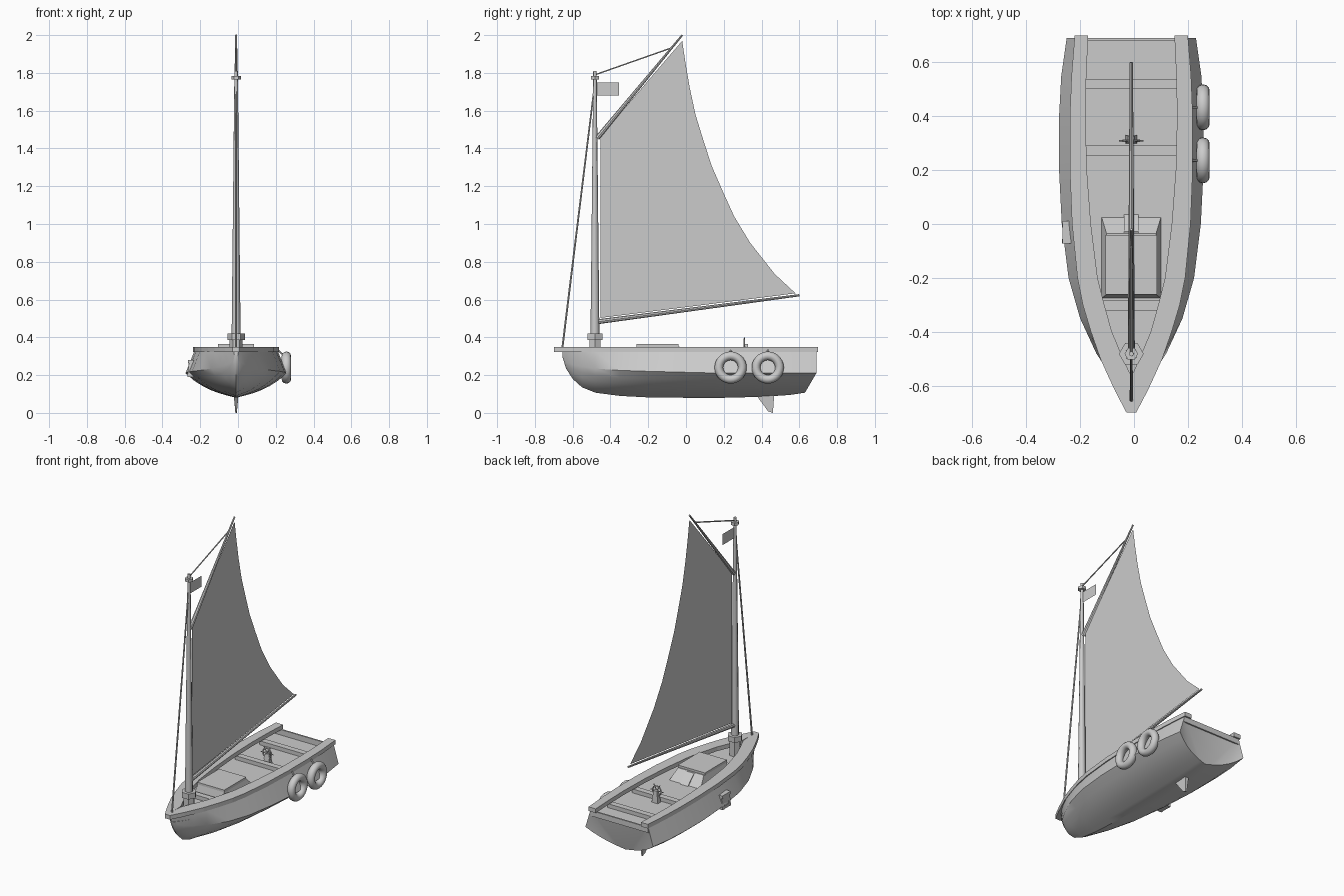
import bpy, bmesh, math
from mathutils import Vector

if "Cube" in bpy.data.objects:
    bpy.data.objects.remove(bpy.data.objects["Cube"])

CX = -0.01  # boat centreline (fenders widen the right side)


def make(name, verts, faces, smooth=None):
    me = bpy.data.meshes.new(name)
    me.from_pydata([tuple(v) for v in verts], [], faces)
    bm = bmesh.new()
    bm.from_mesh(me)
    bmesh.ops.remove_doubles(bm, verts=bm.verts, dist=1e-5)
    bmesh.ops.recalc_face_normals(bm, faces=bm.faces)
    bm.to_mesh(me)
    bm.free()
    ob = bpy.data.objects.new(name, me)
    bpy.context.collection.objects.link(ob)
    if smooth:
        bpy.ops.object.select_all(action='DESELECT')
        ob.select_set(True)
        bpy.context.view_layer.objects.active = ob
        bpy.ops.object.shade_smooth_by_angle(angle=math.radians(smooth))
    return ob


def loft(name, rows, closed=False, caps=True, smooth=None):
    n = len(rows[0])
    verts = [v for r in rows for v in r]
    faces = []
    for i in range(len(rows) - 1):
        for j in range(n if closed else n - 1):
            k = (j + 1) % n
            faces.append((i*n + j, i*n + k, (i+1)*n + k, (i+1)*n + j))
    if caps:
        faces += [tuple(range(n)), tuple(range(len(verts) - n, len(verts)))]
    return make(name, verts, faces, smooth)


def rod(name, p, q, r1, r2, sides=8, smooth=None):
    p, q = Vector(p), Vector(q)
    rot = (q - p).to_track_quat('Z', 'Y')
    rows = [[c + rot @ Vector((r*math.cos(a), r*math.sin(a), 0))
             for a in (2*math.pi*k/sides for k in range(sides))]
            for c, r in ((p, r1), (q, r2))]
    return loft(name, rows, True, True, smooth)


def box(name, x, y, z, top=None):
    """Box from ranges; top = optional (x range, y range) of the upper face."""
    tx, ty = top or (x, y)
    rows = [[(a[0], b[0], h), (a[1], b[0], h), (a[1], b[1], h), (a[0], b[1], h)]
            for a, b, h in ((x, y, z[0]), (tx, ty, z[1]))]
    return loft(name, rows, True)


def ring(name, c, major, minor, axis, wide=1.0, nu=28, nv=12):
    rows = []
    for i in range(nu + 1):
        a = 2*math.pi*i/nu
        row = []
        for j in range(nv):
            b = 2*math.pi*j/nv
            r, h = major + minor*math.cos(b), minor*wide*math.sin(b)
            u, w = r*math.cos(a), r*math.sin(a)
            row.append(Vector(c) + Vector((h, u, w) if axis == 'X' else (u, h, w)))
        rows.append(row)
    return loft(name, rows, True, False, 40)


# hull: y, keel z, chine half-width, chine z, top half-width
stations = [(-.655, .30, .010, .31, .012), (-.635, .235, .022, .27, .03),
            (-.60, .18, .05, .255, .055), (-.55, .135, .085, .245, .085),
            (-.48, .107, .13, .235, .12), (-.35, .09, .19, .225, .163),
            (-.2, .082, .233, .22, .193), (0, .08, .258, .215, .213),
            (.2, .08, .268, .21, .222), (.4, .085, .268, .21, .222),
            (.55, .095, .26, .21, .215), (.69, .107, .24, .21, .205)]
TOP, DECK = .325, .29
rows = []
for y, kz, hc, cz, ht in stations:
    half = [(ht, y, TOP)]
    for k in range(6, -1, -1):
        s = k/6
        z = kz + (cz - kz)*(.5*s + .5*s**3)
        rake = .06*(cz - z)/(cz - kz) if y > .6 else 0
        half.append((hc*s, y - rake, z))
    rows.append([(CX + x, b, c) for x, b, c in half] +
                [(CX - x, b, c) for x, b, c in half[-2::-1]])
hull = loft("hull", rows, smooth=30)
bm = bmesh.new()
bm.from_mesh(hull.data)
bmesh.ops.triangulate(bm, faces=[f for f in bm.faces if len(f.verts) > 4])
bm.to_mesh(hull.data)
bm.free()

# sunken deck and transom lip
loft("deck", [[(CX - s[4], s[0], DECK), (CX + s[4], s[0], DECK)] for s in stations], caps=False)
box("transom_lip", (CX - .205, CX + .205), (.68, .69), (DECK, TOP))

# gunwale rails: y, outer and inner half-width
rail = [(-.7, .018, 0), (-.62, .06, 0), (-.56, .088, .003), (-.5, .115, .03),
        (-.4, .15, .072), (-.3, .18, .1), (-.2, .2, .125), (0, .22, .15),
        (.2, .228, .165), (.4, .228, .17), (.55, .222, .167), (.7, .21, .16)]
for side, s in (("left", -1), ("right", 1)):
    loft(side + "_rail", [[(CX + s*o, y, .323), (CX + s*o, y, .35),
                           (CX + s*i, y, .35), (CX + s*i, y, .323)]
                          for y, o, i in rail], True)

# cross beams on the deck
for k, (y, w) in enumerate(((-.302, .12), (.272, .19), (.52, .19))):
    box(f"thwart_{k + 1}", (CX - w, CX + w), (y - .019, y + .019), (DECK - .005, .315))

# cabin hatch with sloped back and door panel
box("hatch", (CX - .11, CX + .11), (-.275, .025), (DECK, .352),
    ((CX - .092, CX + .092), (-.262, -.035)))
box("hatch_lid", (CX - .096, CX + .096), (-.262, -.04), (.35, .366))
box("hatch_door", (CX - .027, CX + .027), (-.02, .035), (DECK, .35),
    ((CX - .027, CX + .027), (-.05, -.028)))

# steering post and wheel
WY = .317
box("steering_post", (CX - .022, CX + .022), (WY - .018, WY + .014), (DECK, .365),
    ((CX - .012, CX + .012), (WY - .008, WY + .01)))
ring("steering_wheel", (CX, WY - .008, .36), .03, .0045, 'Y', nu=16, nv=6)
for k in range(3):
    a = math.pi*k/3
    d = Vector((math.cos(a), 0, math.sin(a)))*.045
    c = Vector((CX, WY - .008, .36))
    rod(f"wheel_spoke_{k + 1}", c - d, c + d, .003, .003, 6)

# mast with hexagonal collars
MY = -.482
rod("mast", (CX, MY, DECK), (CX, MY, 1.81), .025, .009, 8, 50)
rod("mast_foot", (CX, MY, DECK), (CX, MY, .39), .034, .034, 6)
rod("mast_collar", (CX, MY, .385), (CX, MY, .42), .046, .046, 6)
rod("mast_cap", (CX, MY, 1.766), (CX, MY, 1.784), .025, .025, 6)

# spars and rigging
rod("boom", (CX, -.465, .483), (CX, .6, .623), .013, .006)
rod("gaff", (CX, -.47, 1.455), (CX, -.02, 2.0), .013, .005)
rod("forestay", (CX, -.655, .34), (CX, MY, 1.75), .006, .005, 6)
rod("peak_line", (CX, MY, 1.79), (CX, -.075, 1.933), .004, .004, 6)

# sail with hollow trailing edge, lofted from luff to leech
leech = [(.58, .633), (.47, .735), (.34, .90), (.255, 1.04), (.196, 1.17), (.135, 1.31),
         (.09, 1.45), (.05, 1.58), (.02, 1.72), (-.004, 1.86), (-.02, 1.97)]
n = len(leech) - 1
loft("sail", [[(CX, -.452, .503 + (1.465 - .503)*k/n), (CX, y, z)]
              for k, (y, z) in enumerate(leech)], caps=False)
make("flag", [(CX, -.477, 1.68), (CX, -.355, 1.68), (CX, -.355, 1.75), (CX, -.477, 1.75)],
     [(0, 1, 2, 3)])

# round fenders on the right side
for k, y in enumerate((.236, .433)):
    ring(f"fender_{k + 1}", (.256, y, .24), .062, .023, 'X', 1.08)
    rod(f"fender_rope_{k + 1}", (.256, y, .29), (CX + .22, y, .335), .005, .005, 6)

# framed port on the left side
box("port_box", (-.262, -.21), (-.065, 0), (.2, .27))
for k, y in enumerate((-.073, -.006)):
    box(f"port_upright_{k + 1}", (-.268, -.21), (y, y + .017), (.19, .28),
        ((-.258, -.21), (y, y + .017)))
for k, z in enumerate((.19, .263)):
    box(f"port_bar_{k + 1}", (-.266, -.21), (-.073, .011), (z, z + .017))

# tapered skeg below the stern
fin = [(.36, .11, .014), (.468, .11, .014), (.46, 0, .004), (.435, .008, .004)]
loft("skeg", [[(CX + s*w, y, z) for y, z, w in fin] for s in (-1, 1)], True)
